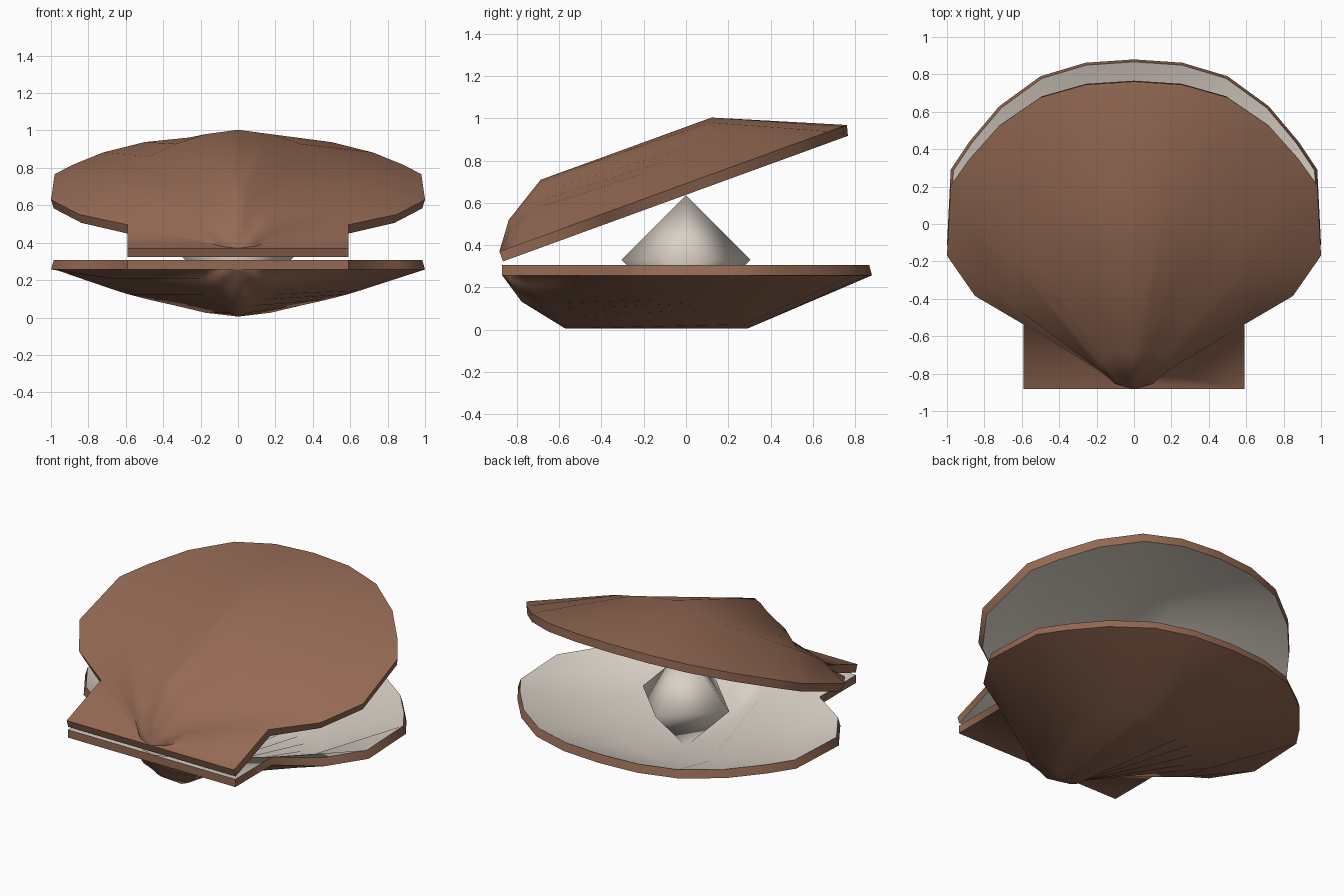
import bpy, bmesh, math
from mathutils import Matrix, Vector

if "Cube" in bpy.data.objects:
    bpy.data.objects.remove(bpy.data.objects["Cube"])


def material(name, rgb):
    m = bpy.data.materials.new(name)
    m.diffuse_color = (*rgb, 1)
    m.use_nodes = True
    m.node_tree.nodes["Principled BSDF"].inputs["Base Color"].default_value = m.diffuse_color
    return m


BROWN = material("shell_brown", (0.30, 0.143, 0.088))
CREAM = material("inner_cream", (0.70, 0.64, 0.57))

HINGE_Y = -0.87
THICK = 0.05
# rim points on one side (x, y) and how deep the dome is along that rib
RIM = [(0, 0.88, 1), (0.26, 0.862, 0.92), (0.5, 0.79, 0.77), (0.72, 0.63, 0.64),
       (0.88, 0.44, 0.53), (0.98, 0.29, 0.45), (1.0, -0.11, 0.2), (0.85, -0.34, 0)]
# rib profile: fraction along the rib, depth, sideways widening
PROFILE = [(0.053, 0.125, 1.9), (0.171, 0.252, 1.1), (0.663, 0.252, 1), (1, 0, 1)]
EAR_X, EAR_Y = 0.59, -0.502


def make_valve(name):
    bm = bmesh.new()
    inner_of = {}

    def add(x, y, z, inset=1.0):
        v = bm.verts.new((x, y, z))
        inner_of[v] = bm.verts.new((x * inset, y * inset, z + THICK))
        return v

    # ribs fanning out from the hinge, left to right
    ribs = [(-x, y, d) for x, y, d in RIM[:0:-1]] + RIM
    apex = add(0, HINGE_Y, 0)
    grid = []
    for x, y, d in ribs:
        row = []
        for t, depth, wide in PROFILE:
            if d == 0 and t == 0.663:      # outermost rib meets the ear corner
                row.append(add(math.copysign(EAR_X, x), EAR_Y, 0))
            else:
                row.append(add(x * t * wide, HINGE_Y + (y - HINGE_Y) * t, -depth * d,
                               0.985 if t == 1 else 1.0))
        grid.append(row)

    outer = []
    for a, b in zip(grid, grid[1:]):
        outer.append([apex, a[0], b[0]])
        for j in range(len(PROFILE) - 1):
            outer.append([a[j], a[j + 1], b[j + 1], b[j]])
    # flat hinge ears
    for row, s in ((grid[0], -1), (grid[-1], 1)):
        corner = add(s * EAR_X, HINGE_Y, 0)
        outer.append([apex, corner, row[2], row[1], row[0]])

    faces = [bm.faces.new(f) for f in outer]
    border = [e.verts[:] for e in bm.edges if len(e.link_faces) == 1]
    # inner lining, then the brown rim wall
    for f in outer:
        bm.faces.new([inner_of[v] for v in reversed(f)]).material_index = 1
    for a, b in border:
        bm.faces.new([a, b, inner_of[b], inner_of[a]])
    bmesh.ops.recalc_face_normals(bm, faces=bm.faces[:])
    return finish(bm, name, [BROWN, CREAM], 60)


def finish(bm, name, mats, angle):
    me = bpy.data.meshes.new(name)
    bm.to_mesh(me)
    bm.free()
    for m in mats:
        me.materials.append(m)
    ob = bpy.data.objects.new(name, me)
    bpy.context.collection.objects.link(ob)
    bpy.ops.object.select_all(action='DESELECT')
    ob.select_set(True)
    bpy.context.view_layer.objects.active = ob
    bpy.ops.object.shade_smooth_by_angle(angle=math.radians(angle))
    return ob


# lower shell
lower = make_valve("lower_shell")
lower.data.transform(Matrix.Translation((0, 0, 0.257)))

# upper shell: same valve flipped over and opened about the hinge
upper = make_valve("upper_shell")
upper.data.transform(Matrix.Translation((0, -0.883, 0.37))
                     @ Matrix.Rotation(math.radians(20), 4, 'X')
                     @ Matrix.Diagonal((1, 1, -1, 1))
                     @ Matrix.Translation((0, -HINGE_Y, 0)))
upper.data.flip_normals()

# pearl: smooth-shaded octahedron
bm = bmesh.new()
bmesh.ops.create_uvsphere(bm, u_segments=4, v_segments=2, radius=0.305)
bmesh.ops.translate(bm, verts=bm.verts[:], vec=Vector((0, 0, 0.33)))
finish(bm, "pearl", [CREAM], 180)
